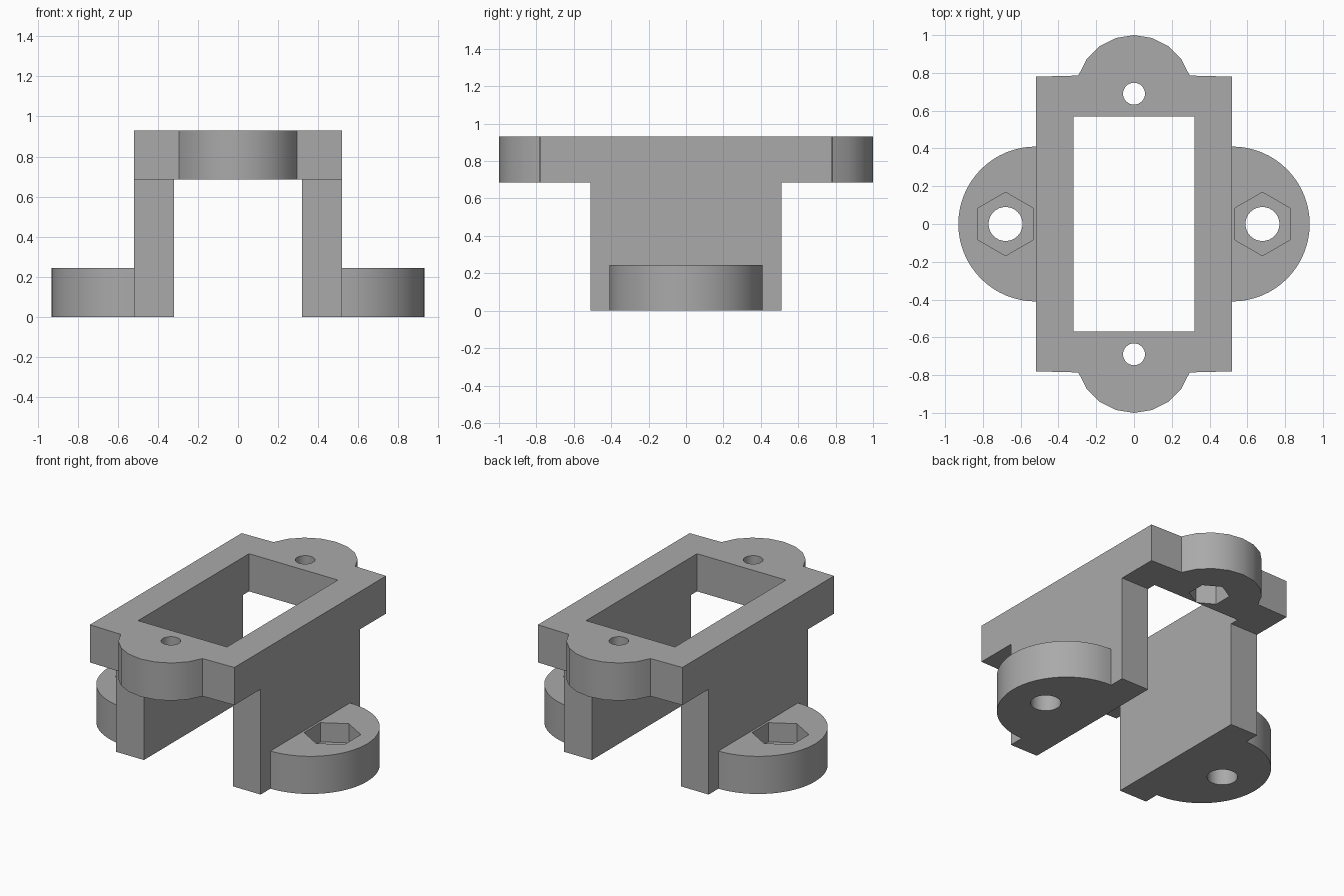
import bpy, bmesh
from math import cos, sin, pi, radians

cube = bpy.data.objects.get("Cube")
if cube:
    bpy.data.objects.remove(cube, do_unlink=True)

grey = bpy.data.materials.new("plain grey")
grey.use_nodes = True
grey.diffuse_color = (0.4, 0.4, 0.4, 1)
grey.node_tree.nodes["Principled BSDF"].inputs["Base Color"].default_value = grey.diffuse_color

HEIGHT, UNDERSIDE = 0.93, 0.685       # upper plate
HALF_X, HALF_Y = 0.52, 0.78
WIN_X, WIN_Y = 0.32, 0.57
FOOT_H, FOOT_R, BOLT_X = 0.245, 0.41, 0.68
EAR_R, SCREW_Y = 0.31, 0.69
POCKET = 0.125


def prism(name, outline, z0, z1):
    """Extrude a counter-clockwise outline from z0 to z1."""
    bm = bmesh.new()
    face = bm.faces.new([bm.verts.new((x, y, z0)) for x, y in outline])
    top = bmesh.ops.extrude_face_region(bm, geom=[face])["geom"]
    bmesh.ops.translate(bm, vec=(0, 0, z1 - z0),
                        verts=[v for v in top if isinstance(v, bmesh.types.BMVert)])
    bmesh.ops.recalc_face_normals(bm, faces=bm.faces)
    mesh = bpy.data.meshes.new(name)
    bm.to_mesh(mesh)
    bm.free()
    mesh.materials.append(grey)
    obj = bpy.data.objects.new(name, mesh)
    bpy.context.collection.objects.link(obj)
    return obj


def arc(cx, cy, r, start, end, steps):
    angles = [radians(start + (end - start) * i / steps) for i in range(steps + 1)]
    return [(cx + r * cos(a), cy + r * sin(a)) for a in angles]


def ring(cx, cy, r, sides):
    return arc(cx, cy, r, 90, 450, sides)[:-1]


def rect(x0, x1, y0, y1):
    return [(x0, y0), (x1, y0), (x1, y1), (x0, y1)]


def combine(target, tool, operation):
    mod = target.modifiers.new(operation.lower(), "BOOLEAN")
    mod.operation, mod.solver, mod.object = operation, "EXACT", tool
    bpy.context.view_layer.objects.active = target
    bpy.ops.object.modifier_apply(modifier=mod.name)
    bpy.data.objects.remove(tool, do_unlink=True)


# Upper plate with a rounded screw ear at each end
half = [(HALF_X, HALF_Y)] + arc(0, SCREW_Y, EAR_R, 18, 162, 8) + [(-HALF_X, HALF_Y)]
bracket = prism("bracket", half + [(-x, -y) for x, y in half], UNDERSIDE, HEIGHT)
combine(bracket, prism("window_cutter", rect(-WIN_X, WIN_X, -WIN_Y, WIN_Y), 0, 1.5), "DIFFERENCE")

# Side walls and half-round mounting feet
for s in (-1, 1):
    xs = sorted((s * WIN_X, s * HALF_X))
    combine(bracket, prism("side_wall", rect(*xs, -0.51, 0.51), 0, UNDERSIDE), "UNION")
    turn = 0 if s > 0 else 180
    foot = arc(s * HALF_X, 0, FOOT_R, turn - 90, turn + 90, 32)
    inner = s * (HALF_X - 0.1)
    foot = foot + [(inner, foot[-1][1]), (inner, foot[0][1])]
    combine(bracket, prism("mounting_foot", foot, 0, FOOT_H), "UNION")

# Bolt and screw holes, each with a hexagonal nut pocket
for s in (-1, 1):
    for name, outline, z0, z1 in (
        ("bolt_cutter", ring(s * BOLT_X, 0, 0.09, 32), -0.1, 0.3),
        ("bolt_nut_cutter", ring(s * BOLT_X, 0, 0.168, 6), FOOT_H - POCKET, 0.3),
        ("screw_cutter", ring(0, s * SCREW_Y, 0.058, 32), 0.5, 1.5),
        ("screw_nut_cutter", ring(0, s * SCREW_Y, 0.12, 6), 0.6, UNDERSIDE + POCKET),
    ):
        combine(bracket, prism(name, outline, z0, z1), "DIFFERENCE")

# Smooth the round sides, keep every corner sharp
bpy.ops.object.select_all(action="DESELECT")
bracket.select_set(True)
bpy.context.view_layer.objects.active = bracket
bpy.ops.object.shade_smooth_by_angle(angle=radians(30))
